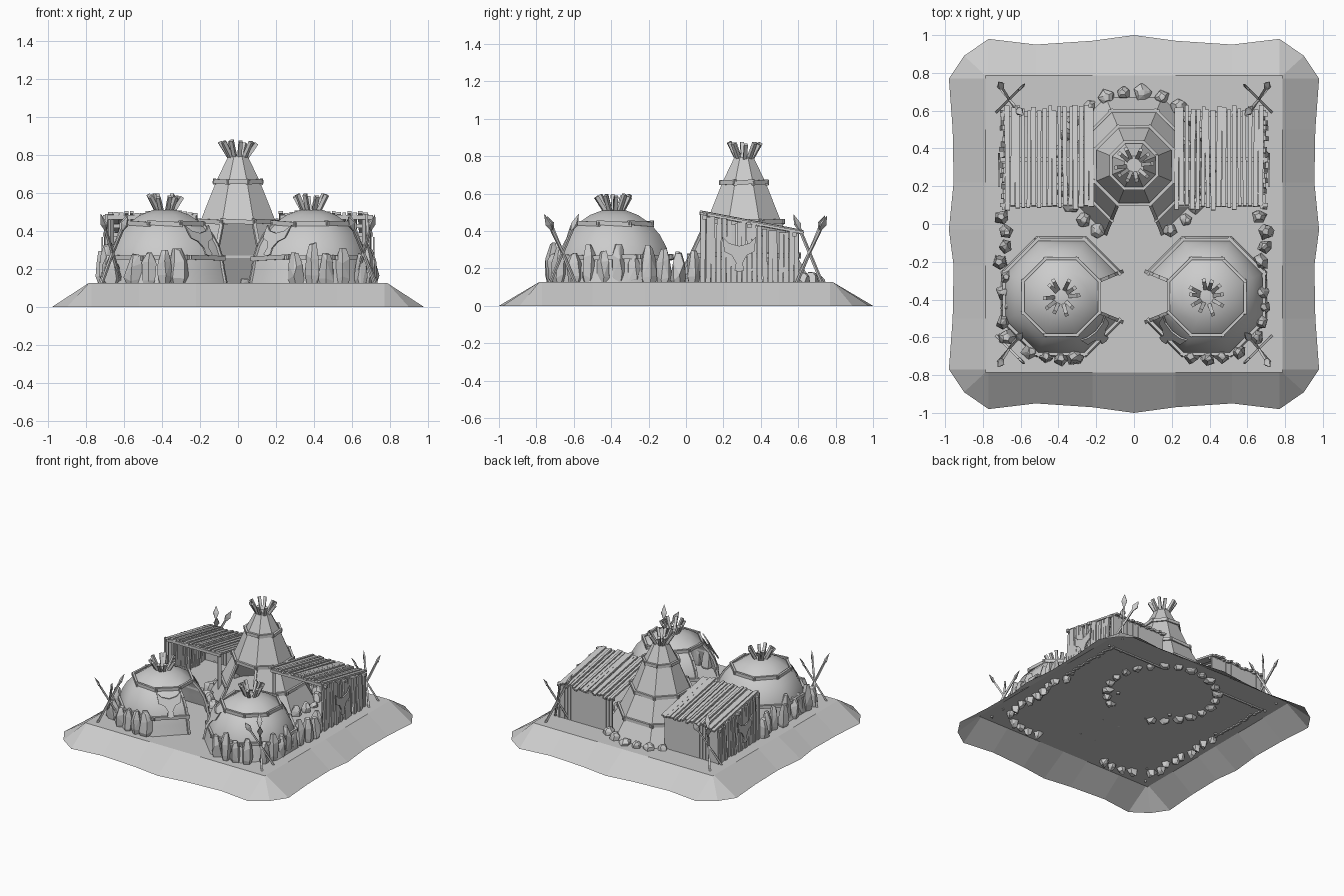
import bpy, bmesh, math, random
from mathutils import Vector, Matrix

random.seed(4)
R = random.uniform
if "Cube" in bpy.data.objects:
    bpy.data.objects.remove(bpy.data.objects["Cube"])

stone = bpy.data.materials.new("plain grey")
stone.use_nodes = True
GREY = (0.6, 0.6, 0.6, 1)
stone.diffuse_color = GREY
stone.node_tree.nodes["Principled BSDF"].inputs["Base Color"].default_value = GREY
G = 0.127  # plateau height


def finish(bm, name, smooth=False, normals=True):
    if normals:
        bmesh.ops.recalc_face_normals(bm, faces=bm.faces)
    me = bpy.data.meshes.new(name)
    bm.to_mesh(me)
    bm.free()
    me.materials.append(stone)
    for p in me.polygons:
        p.use_smooth = smooth
    ob = bpy.data.objects.new(name, me)
    bpy.context.collection.objects.link(ob)
    return ob


def beam(bm, a, b, w, d, up=(0, 0, 1), taper=1.0):
    """Box from a to b: w wide across, d thick along 'up'."""
    a, b = Vector(a), Vector(b)
    z = (b - a).normalized()
    x = z.cross(Vector(up))
    x = x.normalized() if x.length > 0.01 else z.orthogonal().normalized()
    y = z.cross(x)
    rings = [[bm.verts.new(p + x * i * w * s / 2 + y * j * d * s / 2)
              for i, j in ((-1, -1), (1, -1), (1, 1), (-1, 1))]
             for p, s in ((a, 1), (b, taper))]
    bm.faces.new(rings[0][::-1])
    bm.faces.new(rings[1])
    for k in range(4):
        n = (k + 1) % 4
        bm.faces.new((rings[0][k], rings[0][n], rings[1][n], rings[1][k]))


def octo(c, r, k, z):
    """Corner k of an octagon with a flat side in direction 0."""
    t = math.radians(45 * k - 22.5)
    return Vector((c[0] + r * math.cos(t), c[1] + r * math.sin(t), z))


# Ground: open skirt with a wavy foot and a flat plateau
half = [(0, 1), (.22, .97), (.52, .95), (.77, .98), (.9, .89), (.98, .77), (.96, .5), (.955, .22)]
foot = half + [(.98, -.03)] + [(x, -y) for x, y in half[::-1]]
foot += [(-x, y) for x, y in foot[-2:0:-1]]
lim = lambda v: max(-.785, min(.785, v))
bm = bmesh.new()
low = [bm.verts.new((x, y, 0)) for x, y in foot]
top = [bm.verts.new((lim(x), lim(y), G)) for x, y in foot]
for i in range(len(foot)):
    j = (i + 1) % len(foot)
    bm.faces.new((low[i], top[i], top[j], low[j]))
bm.faces.new(top)
bmesh.ops.remove_doubles(bm, verts=bm.verts, dist=1e-4)
finish(bm, "ground")


# Tents: octagonal covers with an open door side, straps and top poles
def tent(name, c, profile, door, door_top, straps, smooth):
    bm = bmesh.new()
    rings = [[bm.verts.new(octo(c, r, k, z)) for k in range(8)] for z, r in profile]
    for (z, _), lo, hi in zip(profile, rings, rings[1:]):
        for k in range(8):
            if k == door and z < door_top - .01:
                continue
            bm.faces.new((lo[k], lo[(k + 1) % 8], hi[(k + 1) % 8], hi[k]))
    bm.faces.new(rings[-1])
    finish(bm, name + "_cover", smooth)

    bm = bmesh.new()
    for z, r in straps:
        for k in range(8):
            if k == door and z < door_top - .01:
                continue
            a, b = octo(c, r + .008, k, z), octo(c, r + .008, k + 1, z)
            ext = (b - a) * .06
            tilt = Vector((0, 0, R(-.006, .006)))
            beam(bm, a - ext - tilt, b + ext + tilt, .016, .024)
    # door posts following the cover edges
    edge = [p for p in profile if p[0] <= door_top + .01]
    for k in (door, door + 1):
        for (z0, r0), (z1, r1) in zip(edge, edge[1:]):
            beam(bm, octo(c, r0, k, z0), octo(c, r1, k, z1), .018, .018)
    finish(bm, name + "_straps")

    bm = bmesh.new()
    z, r = profile[-1]
    for k in range(10):
        t = math.tau * k / 10 + R(-.15, .15)
        d = Vector((math.cos(t), math.sin(t), 0))
        o = Vector((c[0], c[1], 0))
        beam(bm, o + d * .025 + Vector((0, 0, z - .04)),
             o + d * R(.08, .1) + Vector((0, 0, z + R(.065, .085))), .02, .02)
    finish(bm, name + "_top_poles")


TIPI = (0, .31)
tent("tall_tent", TIPI, [(G, .39), (.27, .305), (.45, .215), (.66, .125), (.795, .055)],
     6, .45, [(.27, .305), (.45, .215), (.66, .125)], False)
dome = [(G, .345), (.2, .33), (.26, .32), (.32, .3), (.38, .265), (.44, .21), (.485, .14), (.51, .07)]
for s, side in ((-1, "right"), (1, "left")):
    tent(side + "_dome", (s * .385, -.385), dome, 0 if s < 0 else 4, .44,
         [(.26, .32), (.44, .21)], True)


# Horned skull plates: flat outlines placed on a surface
def skull(name, pos, out, lean):
    pts = [(0, -.1), (.022, -.085), (.018, -.03), (.045, .0), (.06, .04), (.09, .09), (.085, .02),
           (.06, -.02), (.04, -.04), (.03, -.06)]
    pts = [(0, -.1), (.025, -.09), (.018, -.05), (.04, -.01), (.08, .01), (.09, .09),
           (.055, .055), (.02, .045), (0, .04)]
    pts += [(-x, y) for x, y in pts[-2:0:-1]]
    out = Vector(out).normalized()
    across = Vector((0, 0, 1)).cross(out)
    up = (Vector((0, 0, 1)) - out * lean).normalized()
    bm = bmesh.new()
    f = bm.faces.new([bm.verts.new(Vector(pos) + across * x + up * y) for x, y in pts])
    ext = bmesh.ops.extrude_face_region(bm, geom=[f])
    bmesh.ops.translate(bm, vec=out * .009, verts=[v for v in ext["geom"] if isinstance(v, bmesh.types.BMVert)])
    finish(bm, name)


# Plank shelters, open to the front
roof_z = lambda y: .495 - (y - .08) * .19
for s, side in ((-1, "right"), (1, "left")):
    bm = bmesh.new()
    n = 17
    for i in range(n):
        x = s * (.225 + .445 * i / (n - 1))
        y0, y1 = R(.07, .1), R(.6, .63)
        h = R(-.005, .008)
        beam(bm, (x, y0, roof_z(y0) + h), (x + R(-.006, .006), y1, roof_z(y1) + h), R(.018, .027), .014)
    for y in (.1, .34, .58):
        beam(bm, (s * .22, y, roof_z(y) - .018), (s * .71, y, roof_z(y) - .018), .022, .022)
    finish(bm, side + "_shelter_roof")

    bm = bmesh.new()
    for i in range(19):
        y = .09 + .5 * i / 18
        beam(bm, (s * (.695 + R(-.012, .012)), y, G - .01),
             (s * (.685 + R(-.012, .012)), y + R(-.005, .005), roof_z(y) + R(-.03, .0)), .014, .025, (0, 1, 0))
    for i in range(18):
        x = s * (.24 + .44 * i / 17)
        beam(bm, (x, .59, G - .01), (x, .59, roof_z(.59) - R(.0, .02)), .025, .012, (0, 1, 0))
    for x in (.24, .67):
        beam(bm, (s * x, .11, G - .01), (s * x, .11, roof_z(.1)), .024, .024)
    finish(bm, side + "_shelter_walls")
    skull(side + "_shelter_skull", (s * .71, .285, .28), (s, 0, 0), 0)
    skull(side + "_dome_skull", (s * .19, -.58, .355), (-s, -1, 0), .6)


# Standing stones
def rock(bm, x, y, w, h, z0=.09):
    t = R(0, 3)
    lean = R(-.15, .15) * w
    base = []
    for z, sc in ((0, .55), (.3, 1), (.7, .9), (1, .45)):
        for k in range(5):
            a = t + math.tau * k / 5 + R(-.3, .3)
            base.append(bm.verts.new((x + math.cos(a) * w * sc / 2 * R(.8, 1.15) + lean * z,
                                      y + math.sin(a) * w * sc / 2 * R(.8, 1.15),
                                      z0 + h * min(1, z + R(-.08, .08)))))
    res = bmesh.ops.convex_hull(bm, input=base)
    junk = {g for g in res["geom_interior"] + res["geom_unused"] if isinstance(g, bmesh.types.BMVert)}
    bmesh.ops.delete(bm, geom=list(junk), context='VERTS')


for s, side in ((-1, "right"), (1, "left")):
    bm = bmesh.new()
    for i in range(9):
        y = .04 - .08 * i
        rock(bm, s * (.685 + R(-.02, .02) - (.03 if i > 7 else 0)), y, R(.075, .095), R(.18, .25))
    for x, y in ((.55, -.675), (.47, -.7), (.39, -.71), (.31, -.7)):
        rock(bm, s * x, y, R(.08, .1), R(.18, .25))
    finish(bm, side + "_dome_stones")

bm = bmesh.new()
for k in range(22):
    t = math.radians(-62 + 304 * k / 21)
    rock(bm, .4 * math.cos(t), .31 + .39 * math.sin(t), R(.07, .1), R(.06, .1), .1)
finish(bm, "tall_tent_stones")

# Crossed spears at the corners
for sx, a in ((-1, "right"), (1, "left")):
    for sy, b in ((-1, "front"), (1, "back")):
        bm = bmesh.new()
        for dx, dy in ((.07, .07), (-.05, .08), (.06, -.07)):
            c = Vector((sx * .66, sy * .66, 0))
            off = Vector((sx * dx, -sy * dy, 0))
            foot_p = c + off + Vector((0, 0, G - .01))
            neck = c - off * .75 + Vector((0, 0, .41))
            d = (neck - foot_p).normalized()
            beam(bm, foot_p, neck, .013, .013)
            mid = neck + d * .03
            beam(bm, mid, neck - d * .01, .04, .014, (sx, sy, 0), .3)
            beam(bm, mid, neck + d * R(.075, .095), .04, .014, (sx, sy, 0), .05)
        finish(bm, b + "_" + a + "_spears")
